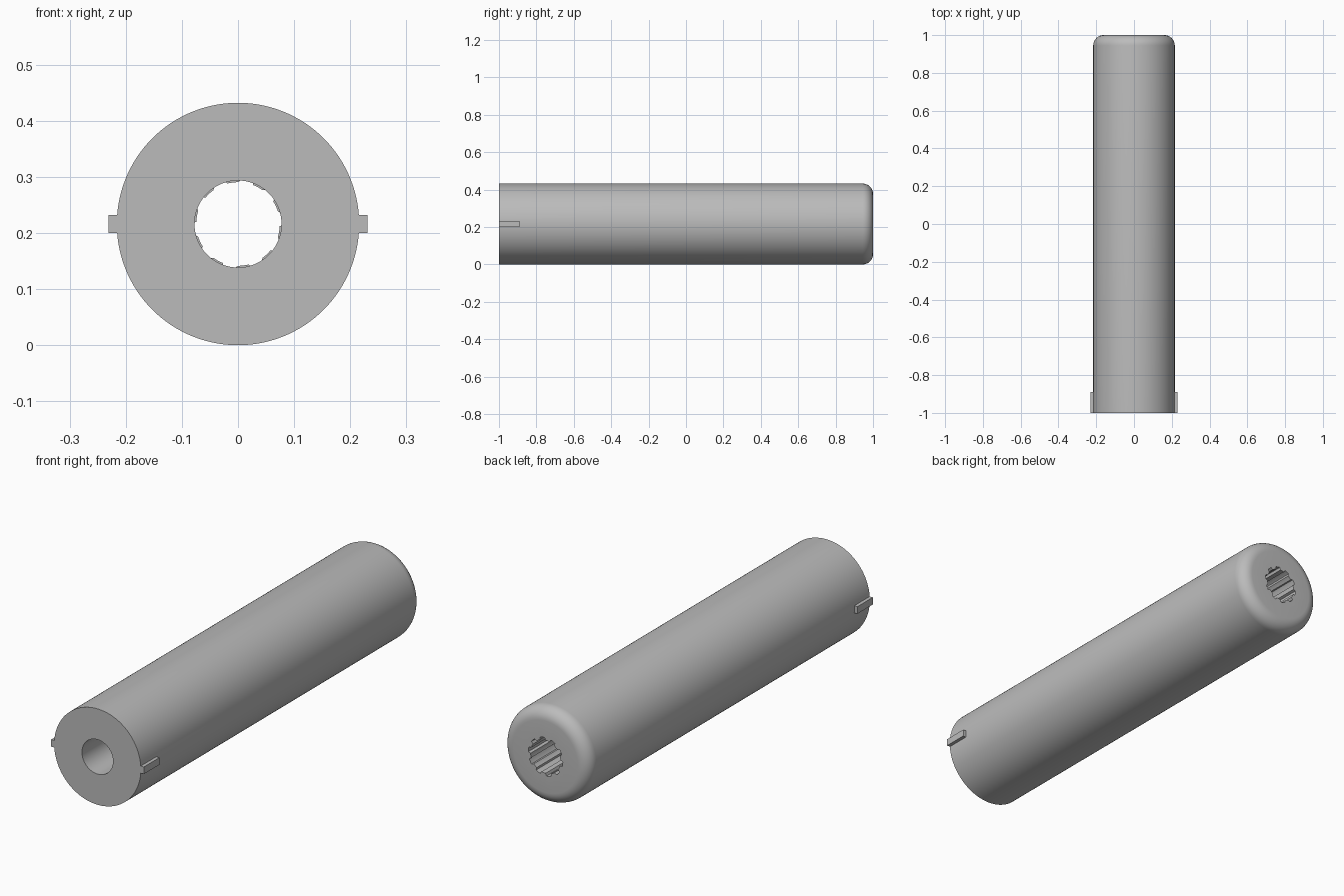
import bpy, bmesh, math

cube = bpy.data.objects.get("Cube")
if cube:
    bpy.data.objects.remove(cube, do_unlink=True)

GREY = (0.5, 0.5, 0.5, 1)
mat = bpy.data.materials.new("plain grey")
mat.use_nodes = True
mat.diffuse_color = GREY
mat.node_tree.nodes["Principled BSDF"].inputs["Base Color"].default_value = GREY

R = 0.216          # body radius, also axis height
BORE = 0.0775      # plain bore radius
FILLET = 0.055     # rounded back edge
TEETH, PER = 10, 12
N = TEETH * PER


def finish(bm, name):
    bmesh.ops.recalc_face_normals(bm, faces=bm.faces)
    mesh = bpy.data.meshes.new(name)
    bm.to_mesh(mesh)
    bm.free()
    mesh.materials.append(mat)
    ob = bpy.data.objects.new(name, mesh)
    bpy.context.collection.objects.link(ob)
    return ob


def spline_radius(i):
    return 0.086 if i % PER < PER // 2 else 0.0745


def plain(r):
    return lambda i: r


# Hollow body: closed loop of rings along y
rings = [(-1, plain(R))]
for k in range(9):
    a = math.pi / 2 * k / 8
    rings.append((1 - FILLET + FILLET * math.sin(a),
                  plain(R - FILLET + FILLET * math.cos(a))))
rings += [(1, spline_radius), (0.5, spline_radius),
          (0.5, plain(BORE)), (-1, plain(BORE))]

bm = bmesh.new()
loops = []
for y, radius in rings:
    ring = []
    for i in range(N):
        a = math.tau * i / N
        ring.append(bm.verts.new((radius(i) * math.cos(a), y, R + radius(i) * math.sin(a))))
    loops.append(ring)
for j, ring in enumerate(loops):
    nxt = loops[(j + 1) % len(loops)]
    for i in range(N):
        k = (i + 1) % N
        bm.faces.new((ring[i], ring[k], nxt[k], nxt[i]))
body = finish(bm, "hollow_shaft")
bpy.context.view_layer.objects.active = body
body.select_set(True)
bpy.ops.object.shade_smooth_by_angle(angle=math.radians(30))

# Small keys on both sides of the front end
for name, side in (("left_key", 1), ("right_key", -1)):
    bm = bmesh.new()
    bmesh.ops.create_cube(bm, size=1)
    for v in bm.verts:
        v.co = (side * 0.217 + v.co.x * 0.028, -0.945 + v.co.y * 0.11, R + v.co.z * 0.032)
    finish(bm, name)
